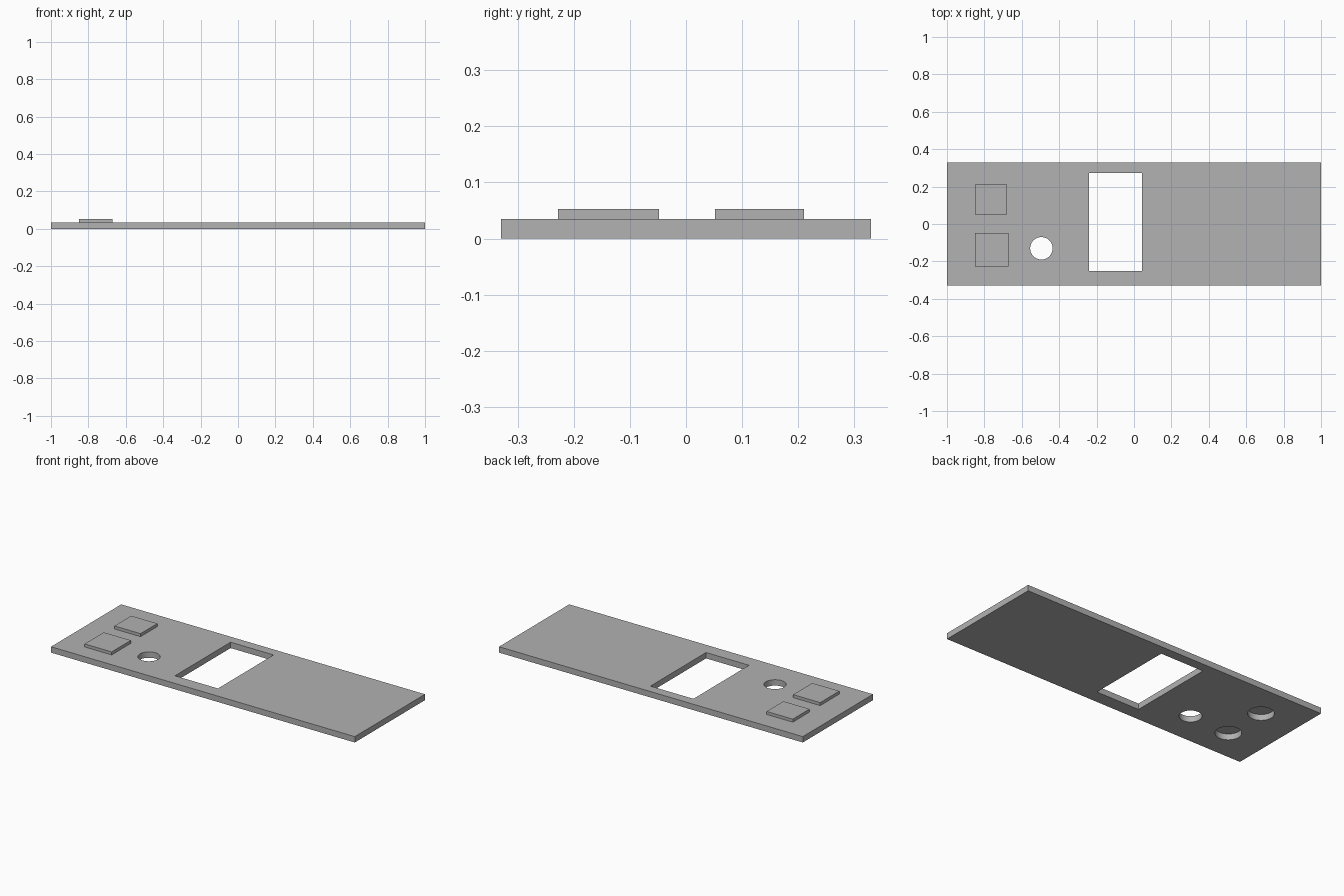
import bpy

default = bpy.data.objects.get("Cube")
if default:
    bpy.data.objects.remove(default, do_unlink=True)

THICK = 0.035    # plate thickness
TOP = 0.053      # top of the raised pads

grey = bpy.data.materials.new("plain grey")
grey.use_nodes = True
grey.diffuse_color = (0.445, 0.445, 0.445, 1)
grey.node_tree.nodes["Principled BSDF"].inputs["Base Color"].default_value = grey.diffuse_color


def box(name, x0, x1, y0, y1, z0, z1):
    bpy.ops.mesh.primitive_cube_add(size=1, location=((x0 + x1) / 2, (y0 + y1) / 2, (z0 + z1) / 2))
    obj = bpy.context.object
    obj.name = name
    obj.scale = (x1 - x0, y1 - y0, z1 - z0)
    bpy.ops.object.transform_apply(location=False, rotation=False, scale=True)
    obj.data.materials.append(grey)
    return obj


def round_cutter(name, x, y, radius):
    bpy.ops.mesh.primitive_cylinder_add(vertices=64, radius=radius, depth=4 * THICK,
                                        location=(x, y, THICK / 2))
    obj = bpy.context.object
    obj.name = name
    obj.data.materials.append(grey)
    return obj


def cut(target, cutter):
    cutter.hide_render = True
    mod = target.modifiers.new("cut", 'BOOLEAN')
    mod.operation = 'DIFFERENCE'
    mod.solver = 'EXACT'
    mod.object = cutter
    bpy.ops.object.select_all(action='DESELECT')
    bpy.context.view_layer.objects.active = target
    target.select_set(True)
    bpy.ops.object.modifier_apply(modifier=mod.name)
    bpy.data.objects.remove(cutter, do_unlink=True)


# Flat plate with a rectangular window, one open hole and two holes below the pads
plate = box("plate", -1, 1, -0.33, 0.33, 0, THICK)
cut(plate, box("window_cutter", -0.24, 0.043, -0.25, 0.273, -THICK, 2 * THICK))
cut(plate, round_cutter("open_hole_cutter", -0.495, -0.13, 0.06))
for y in (-0.138, 0.128):
    cut(plate, round_cutter("pad_hole_cutter", -0.76, y, 0.07))
bpy.ops.object.shade_smooth_by_angle()

# Raised square pads that cap the two holes
box("front_pad", -0.85, -0.672, -0.228, -0.048, THICK, TOP)
box("back_pad", -0.85, -0.678, 0.052, 0.21, THICK, TOP)
